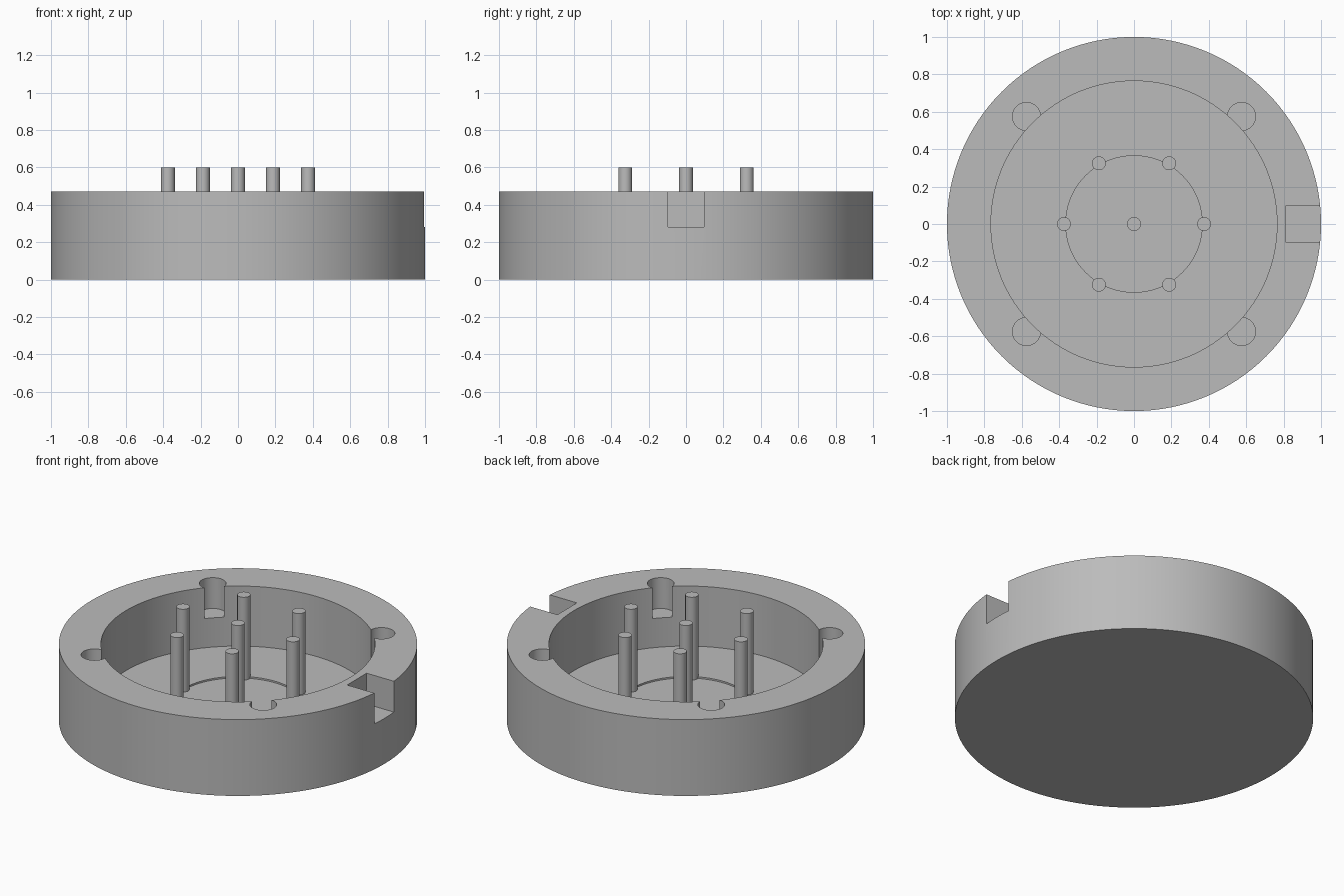
import bpy
import bmesh
from math import cos, sin, pi, radians

cube = bpy.data.objects.get("Cube")
if cube:
    bpy.data.objects.remove(cube, do_unlink=True)

RIM_Z, FLOOR_Z, POCKET_Z, PIN_TOP = 0.47, 0.10, 0.28, 0.60

grey = bpy.data.materials.new("plain grey")
grey.use_nodes = True
colour = (0.5, 0.5, 0.5, 1)
grey.diffuse_color = colour
grey.node_tree.nodes["Principled BSDF"].inputs["Base Color"].default_value = colour


def activate(obj):
    bpy.ops.object.select_all(action="DESELECT")
    obj.select_set(True)
    bpy.context.view_layer.objects.active = obj


def smooth(obj):
    activate(obj)
    bpy.ops.object.shade_smooth_by_angle(angle=radians(30))


def cylinder(name, x, y, radius, bottom, top, sides=32):
    bpy.ops.mesh.primitive_cylinder_add(
        vertices=sides, radius=radius, depth=top - bottom,
        location=(x, y, (top + bottom) / 2))
    obj = bpy.context.object
    obj.name = name
    obj.data.materials.append(grey)
    return obj


def lathe(name, profile, sides=128):
    """Closed solid turned about z; the profile starts and ends on the axis."""
    bm = bmesh.new()
    rings = []
    for r, z in profile:
        if r == 0:
            rings.append([bm.verts.new((0, 0, z))] * sides)
        else:
            rings.append([bm.verts.new((r * cos(2 * pi * i / sides),
                                        r * sin(2 * pi * i / sides), z))
                          for i in range(sides)])
    for a, b in zip(rings, rings[1:]):
        for i in range(sides):
            j = (i + 1) % sides
            bm.faces.new(list(dict.fromkeys((a[i], a[j], b[j], b[i]))))
    bmesh.ops.recalc_face_normals(bm, faces=bm.faces)
    mesh = bpy.data.meshes.new(name)
    bm.to_mesh(mesh)
    bm.free()
    obj = bpy.data.objects.new(name, mesh)
    bpy.context.collection.objects.link(obj)
    mesh.materials.append(grey)
    return obj


def cut(target, cutter):
    cutter.hide_render = True
    mod = target.modifiers.new("cut", "BOOLEAN")
    mod.operation = "DIFFERENCE"
    mod.solver = "EXACT"
    mod.object = cutter
    activate(target)
    bpy.ops.object.modifier_apply(modifier=mod.name)
    bpy.data.objects.remove(cutter, do_unlink=True)


# Round housing with a deep cavity and a very shallow recess in its floor
housing = lathe("housing", [
    (0, 0), (1, 0), (1, RIM_Z), (0.765, RIM_Z), (0.765, FLOOR_Z),
    (0.365, FLOOR_Z), (0.365, FLOOR_Z - 0.01), (0, FLOOR_Z - 0.01)])

# Four round pockets in the rim, open towards the cavity
for sx in (-1, 1):
    for sy in (-1, 1):
        cut(housing, cylinder("pocket_cutter", sx * 0.575, sy * 0.575,
                              0.075, POCKET_Z, 0.7))

# Square key notch in the left side of the rim
bpy.ops.mesh.primitive_cube_add(size=1, location=(1.01, 0, POCKET_Z + 0.2))
notch = bpy.context.object
notch.dimensions = (0.4, 0.19, 0.4)
notch.data.materials.append(grey)
bpy.context.view_layer.update()
cut(housing, notch)
smooth(housing)

# One centre pin and a ring of six
spots = [(0, 0)] + [(0.375 * cos(k * pi / 3), 0.375 * sin(k * pi / 3))
                    for k in range(6)]
for n, (x, y) in enumerate(spots):
    smooth(cylinder(f"pin_{n}", x, y, 0.037, 0.05, PIN_TOP))
